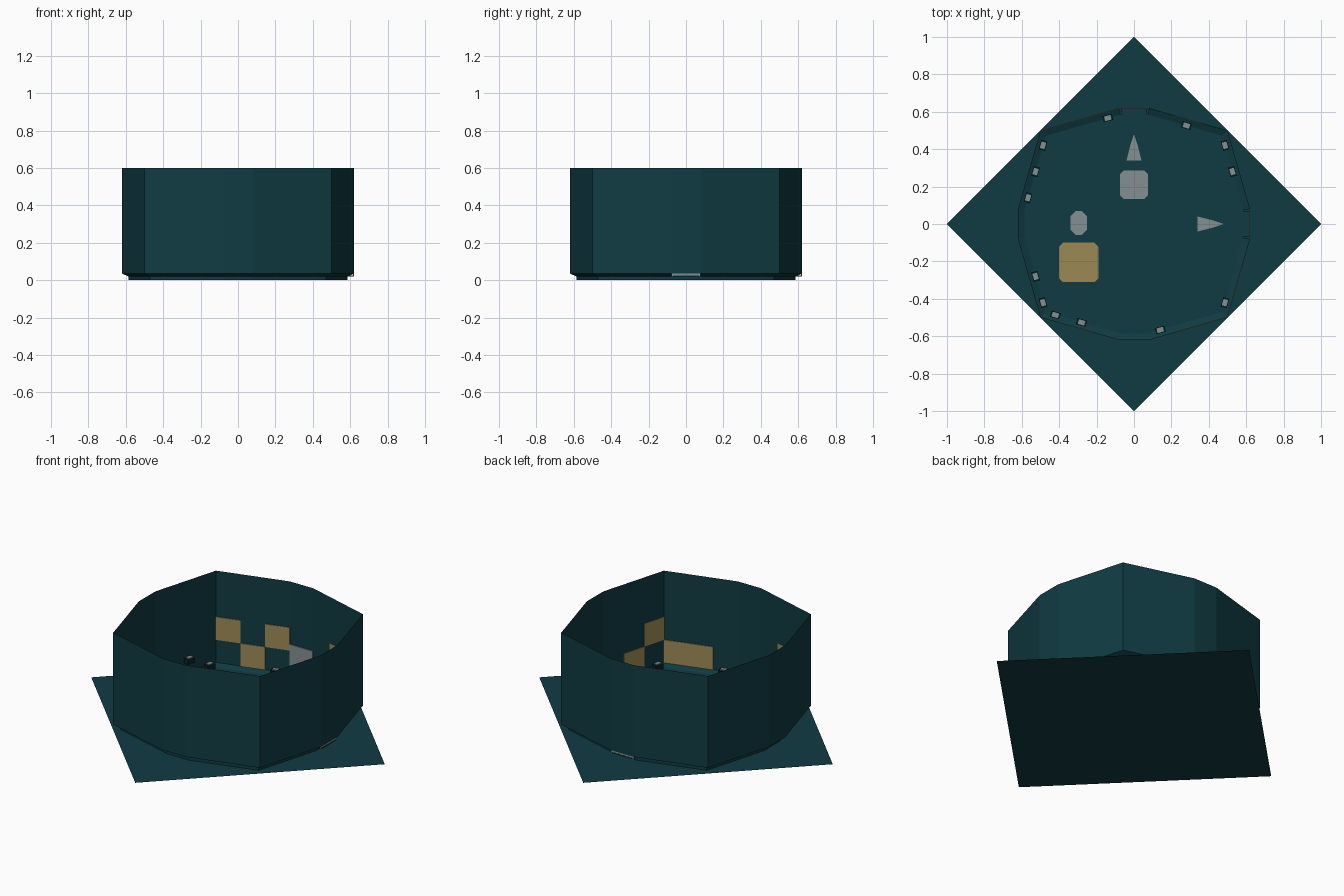
import bpy, bmesh
from mathutils import Vector

if "Cube" in bpy.data.objects:
    bpy.data.objects.remove(bpy.data.objects["Cube"])


def material(name, rgb):
    m = bpy.data.materials.new(name)
    m.diffuse_color = (*rgb, 1)
    m.use_nodes = True
    m.node_tree.nodes["Principled BSDF"].inputs["Base Color"].default_value = m.diffuse_color
    return m


TEAL = material("deep teal", (0.005, 0.044, 0.055))
DARK = material("dark teal", (0.003, 0.016, 0.021))
GREY = material("pale grey", (0.235, 0.28, 0.285))
GOLD = material("muted gold", (0.33, 0.25, 0.09))


def mesh_object(name, verts, faces, mat):
    me = bpy.data.meshes.new(name)
    me.from_pydata([tuple(v) for v in verts], [], faces)
    me.materials.append(mat)
    ob = bpy.data.objects.new(name, me)
    bpy.context.collection.objects.link(ob)
    return ob


def slab(name, outline, z0, z1, mat):
    """Extrude a flat outline between two heights."""
    n = len(outline)
    verts = [(x, y, z) for z in (z0, z1) for x, y in outline]
    faces = [list(range(n))[::-1], list(range(n, 2 * n))]
    faces += [(i, (i + 1) % n, n + (i + 1) % n, n + i) for i in range(n)]
    ob = mesh_object(name, verts, faces, mat)
    bm = bmesh.new()
    bm.from_mesh(ob.data)
    bmesh.ops.recalc_face_normals(bm, faces=bm.faces)
    bm.to_mesh(ob.data)
    bm.free()
    return ob


def chamfered(cx, cy, w, h, c):
    a, b = w / 2, h / 2
    pts = [(a, -b + c), (a, b - c), (a - c, b), (-a + c, b),
           (-a, b - c), (-a, -b + c), (-a + c, -b), (a - c, -b)]
    return [(cx + x, cy + y) for x, y in pts]


# Twelve-sided room outline, one quarter rotated four times
outer = []
for c, s in ((1, 0), (0, 1), (-1, 0), (0, -1)):
    for x, y in ((0.62, -0.08), (0.62, 0.08), (0.5, 0.5)):
        outer.append(Vector((x * c - y * s, x * s + y * c)))
N = len(outer)
inner = [p * 0.943 for p in outer]
DOORS = (0, 3)
FLOOR, WALL_Z, TOP = 0.02, 0.035, 0.6

# Ground sheet and floor
mesh_object("ground", [(1, 0, 0), (0, 1, 0), (-1, 0, 0), (0, -1, 0)], [(0, 1, 2, 3)], TEAL)
slab("floor_base", inner, 0.001, FLOOR, TEAL)

# Thin outer wall
mesh_object("wall", [(p.x, p.y, z) for z in (WALL_Z, TOP) for p in outer],
            [(i, (i + 1) % N, N + (i + 1) % N, N + i) for i in range(N)], TEAL)

# Sloped skirting, left open at the two doorways
mesh_object("skirting",
            [(p.x, p.y, FLOOR) for p in inner] + [(p.x, p.y, WALL_Z) for p in outer],
            [(i, (i + 1) % N, N + (i + 1) % N, N + i) for i in range(N) if i not in DOORS], TEAL)

# Raised walkway linking the rooms and doorways
walk = [(.62, -.07), (.62, .07), (.34, .07), (.29, .13), (.13, .13), (.13, .29),
        (.07, .34), (.07, .62), (-.07, .62), (-.07, .34), (-.13, .28), (-.17, .28),
        (-.21, .34), (-.37, .34), (-.41, .30), (-.41, .13), (-.37, .09), (-.37, -.08),
        (-.41, -.12), (-.41, -.30), (-.38, -.33), (-.20, -.33), (-.17, -.30),
        (-.17, -.14), (-.21, -.10), (-.21, .10), (-.17, .14), (-.13, .14),
        (-.13, -.29), (-.09, -.33), (.09, -.33), (.13, -.29), (.13, -.12),
        (.29, -.12), (.34, -.07)]
W = 0.026
slab("walkway", walk, FLOOR - 0.001, W, TEAL)

# Floor markings
slab("gold_floor_square", chamfered(-.295, -.205, .21, .21, .02), W, W + .004, GOLD)
slab("grey_floor_square", chamfered(0, .21, .15, .15, .02), W, W + .004, GREY)
slab("grey_floor_oval", chamfered(-.295, .005, .09, .13, .03), W, W + .004, GREY)
arrow = [(.34, -.04), (.42, -.02), (.48, 0), (.42, .02), (.34, .04)]
slab("east_floor_arrow", arrow, W, W + .004, GREY)
slab("north_floor_arrow", [(-y, x) for x, y in arrow], W, W + .004, GREY)


def wall_box(name, side, u0, u1, d0, d1, z0, z1, mat):
    """Box on a wall side: u runs along it (0..1), d is the distance inward."""
    a, b = outer[side], outer[(side + 1) % N]
    t = (b - a).normalized()
    n = Vector((-t.y, t.x))
    pts = [a + (b - a) * u + n * d for u, d in ((u0, d0), (u1, d0), (u1, d1), (u0, d1))]
    return slab(name, pts, z0, z1, mat)


# Grey door panels
for side in DOORS:
    wall_box("door_panel", side, 0.01, 0.99, 0.001, 0.006, FLOOR, 0.215, GREY)

# Gold wall panels: (side, column, row) on a grid of three columns
ROW = (TOP - WALL_Z) / 4
for side, col, row in ((4, 0, 1), (4, 1, 0), (4, 2, 1), (2, 1, 1), (10, 1, 0),
                       (10, 2, 0), (8, 1, 1), (11, 0, 1), (11, 1, 0)):
    z = WALL_Z + row * ROW
    wall_box("gold_wall_panel", side, col / 3, (col + 1) / 3, 0.001, 0.005, z, z + ROW, GOLD)

# Small wall lamps: dark bracket with a pale front: (side, column, base height)
for side, col, z in ((5, 0, .03), (5, 1, .11), (5, 2, .09), (4, 0, .03), (2, 1, .03),
                     (1, 1, .05), (1, 2, .03), (11, 0, .03), (7, 1, .05), (7, 2, .03),
                     (8, 0, .03), (8, 1, .03), (10, 0, .03)):
    u = (col + 0.5) / 3
    wall_box("lamp_bracket", side, u - .06, u + .06, 0.018, 0.052, z, z + .03, DARK)
    wall_box("lamp_front", side, u - .04, u + .04, 0.022, 0.048, z + .03, z + .036, GREY)
